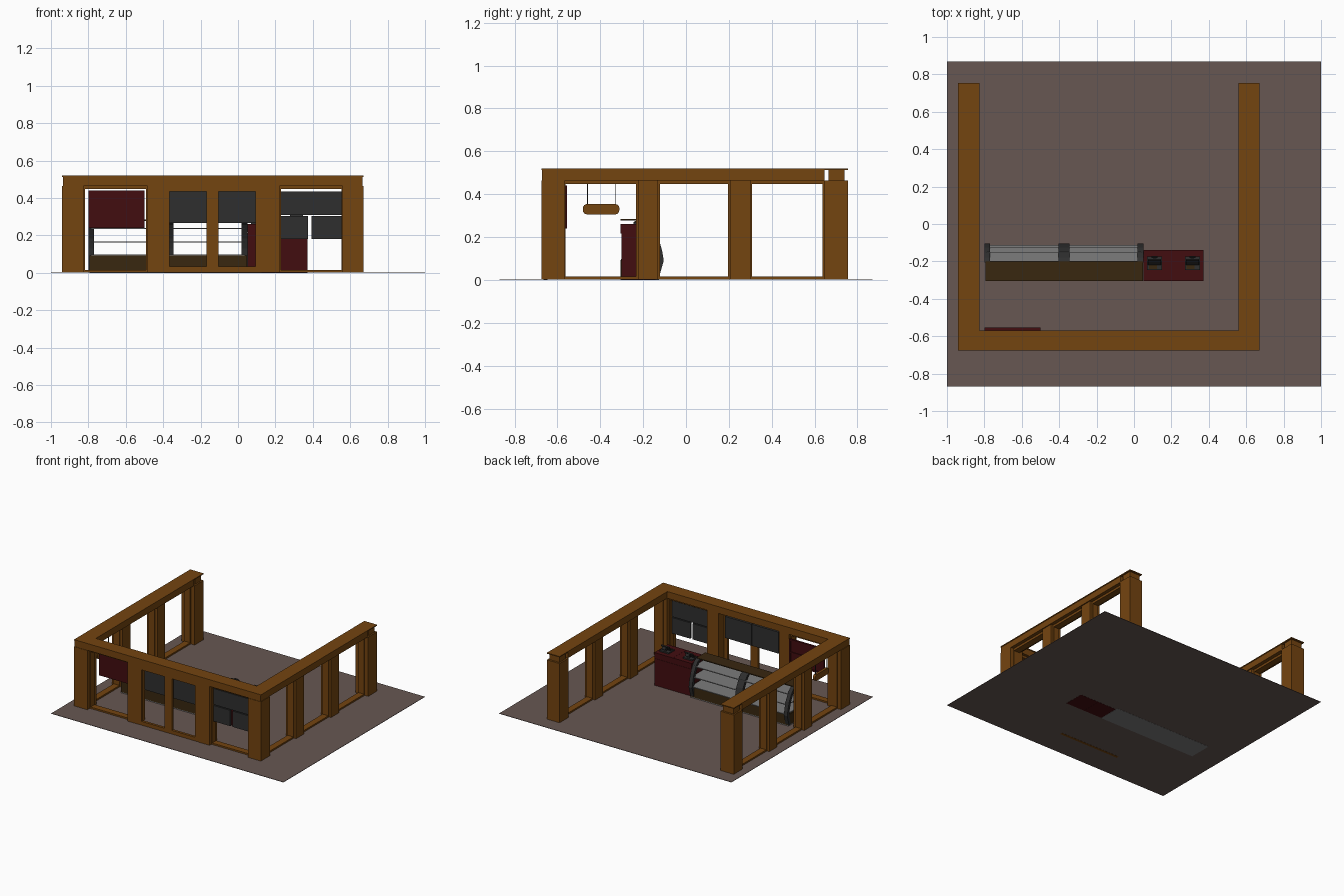
import bpy, bmesh, math
from mathutils import Matrix

if "Cube" in bpy.data.objects:
    bpy.data.objects.remove(bpy.data.objects["Cube"])


def mat(name, r, g, b):
    m = bpy.data.materials.new(name)
    m.diffuse_color = (r, g, b, 1)
    m.use_nodes = True
    m.node_tree.nodes["Principled BSDF"].inputs["Base Color"].default_value = m.diffuse_color
    return m


WOOD = mat("oak_wood", 0.175, 0.058, 0.005)
FLOOR = mat("taupe_floor", 0.135, 0.095, 0.085)
BROWN = mat("dark_brown", 0.04, 0.02, 0.005)
RED = mat("deep_red", 0.055, 0.004, 0.005)
DARK = mat("charcoal", 0.028, 0.028, 0.028)
GREY = mat("steel_grey", 0.2, 0.2, 0.2)


def finish(name, bm, m):
    bmesh.ops.recalc_face_normals(bm, faces=bm.faces)
    me = bpy.data.meshes.new(name)
    bm.to_mesh(me)
    bm.free()
    me.materials.append(m)
    ob = bpy.data.objects.new(name, me)
    bpy.context.collection.objects.link(ob)
    return ob


def box(name, x0, x1, y0, y1, z0, z1, m, tilt=0):
    """Box by its limits, optionally tilted about its own x axis."""
    bm = bmesh.new()
    bmesh.ops.create_cube(bm, size=1)
    bmesh.ops.scale(bm, vec=(x1 - x0, y1 - y0, z1 - z0), verts=bm.verts)
    bmesh.ops.rotate(bm, matrix=Matrix.Rotation(tilt, 3, 'X'), verts=bm.verts)
    bmesh.ops.translate(bm, vec=((x0 + x1) / 2, (y0 + y1) / 2, (z0 + z1) / 2), verts=bm.verts)
    return finish(name, bm, m)


def prism(name, pts, x0, x1, m):
    """Extrude a (y, z) outline along x."""
    bm = bmesh.new()
    f = bm.faces.new([bm.verts.new((x0, y, z)) for y, z in pts])
    r = bmesh.ops.extrude_face_region(bm, geom=[f])
    bmesh.ops.translate(bm, vec=(x1 - x0, 0, 0),
                        verts=[v for v in r["geom"] if isinstance(v, bmesh.types.BMVert)])
    return finish(name, bm, m)


# floor slab, counters reach just through its underside
box("floor", -1, 1, -0.87, 0.87, 0.001, 0.004, FLOOR)

# corner and end posts
PZ = 0.465
for sx, (x0, x1) in (("left", (-0.94, -0.825)), ("right", (0.56, 0.67))):
    box(sx + "_corner_post", x0, x1, -0.675, -0.565, 0.002, PZ, WOOD)
    box(sx + "_end_post", x0, x1, 0.645, 0.755, 0.002, PZ, WOOD)
    box(sx + "_end_neck", x0 + 0.012, x1 - 0.012, 0.665, 0.74, PZ, 0.514, WOOD)
    # side beam and cap
    box(sx + "_beam", x0 + 0.004, x1 - 0.004, -0.672, 0.645, PZ, 0.514, WOOD)
    box(sx + "_beam_cap", x0, x1, -0.675, 0.755, 0.513, 0.52, WOOD)
    for i, (y0, y1) in enumerate(((-0.225, -0.13), (0.205, 0.30))):
        box(f"{sx}_mid_post_{i}", x0 + 0.012, x1 - 0.012, y0, y1, 0.002, PZ, WOOD)
    # slim frames in each side bay
    xc = (x0 + x1) / 2
    a, b = xc - 0.025, xc + 0.025
    for i, (y0, y1) in enumerate(((-0.57, -0.225), (-0.13, 0.205), (0.30, 0.645))):
        box(f"{sx}_sill_{i}", a, b, y0, y1, 0.002, 0.016, WOOD)
        box(f"{sx}_header_{i}", a, b, y0, y1, 0.447, PZ, WOOD)
        for k, (j0, j1) in enumerate(((y0, y0 + 0.008), (y1 - 0.008, y1))):
            box(f"{sx}_jamb_{i}_{k}", a, b, j0, j1, 0.002, PZ, WOOD)

# front wall
box("front_beam", -0.83, 0.565, -0.671, -0.574, PZ, 0.514, WOOD)
box("front_beam_cap", -0.83, 0.565, -0.675, -0.57, 0.513, 0.52, WOOD)
for i, (x0, x1) in enumerate(((-0.484, -0.398), (0.126, 0.222))):
    box(f"front_mid_post_{i}", x0, x1, -0.667, -0.578, 0.002, PZ, WOOD)
for i, (x0, x1) in enumerate(((-0.825, -0.484), (0.222, 0.56))):
    box(f"front_sill_{i}", x0, x1, -0.645, -0.595, 0.002, 0.016, WOOD)
    box(f"front_header_{i}", x0, x1, -0.645, -0.595, 0.447, PZ, WOOD)
    for k, (j0, j1) in enumerate(((x0, x0 + 0.007), (x1 - 0.007, x1))):
        box(f"front_jamb_{i}_{k}", j0, j1, -0.645, -0.595, 0.002, PZ, WOOD)

# double window in the middle bay
for n, x0, x1, z0, z1 in (("bottom_rail", -0.398, 0.126, 0, 0.033),
                          ("top_rail", -0.398, 0.126, 0.434, PZ),
                          ("left_stile", -0.398, -0.366, 0.033, 0.434),
                          ("right_stile", 0.094, 0.126, 0.033, 0.434),
                          ("mullion", -0.168, -0.104, 0.033, 0.434)):
    box("window_" + n, x0, x1, -0.665, -0.645, z0, z1, WOOD)

# menu boards
for n, x0, x1, z0, z1 in (("middle_left", -0.366, -0.138, 0.267, 0.434),
                          ("middle_right", -0.134, 0.094, 0.267, 0.434),
                          ("right_top", 0.229, 0.553, 0.31, 0.435),
                          ("right_low_a", 0.229, 0.374, 0.18, 0.303),
                          ("right_low_b", 0.394, 0.553, 0.18, 0.303)):
    box("menu_board_" + n, x0, x1, -0.63, -0.615, z0, z1, DARK)

# red wall board with raised border
box("red_board", -0.8, -0.5, -0.57, -0.56, 0.24, 0.44, RED)
for i, (x0, x1, z0, z1) in enumerate(((-0.8, -0.5, 0.24, 0.252), (-0.8, -0.5, 0.428, 0.44),
                                      (-0.8, -0.788, 0.252, 0.428), (-0.512, -0.5, 0.252, 0.428),
                                      (-0.788, -0.512, 0.334, 0.342))):
    box(f"red_board_border_{i}", x0, x1, -0.56, -0.554, z0, z1, RED)

# rounded hanging plaque in the left wall
pts = []
for cy, cz, a0 in ((-0.33, 0.335, 0), (-0.462, 0.335, 90), (-0.462, 0.325, 180), (-0.33, 0.325, 270)):
    for s in range(5):
        t = math.radians(a0 + s * 22.5)
        pts.append((cy + 0.019 * math.cos(t), cz + 0.019 * math.sin(t)))
prism("hanging_plaque", pts, -0.895, -0.875, WOOD)
for i, y in enumerate((-0.46, -0.33)):
    box(f"plaque_hanger_{i}", -0.887, -0.883, y - 0.002, y + 0.002, 0.352, 0.448, DARK)

# display case
CX0, CX1 = -0.795, 0.048
box("case_bottom", CX0, CX1, -0.305, -0.125, 0, 0.01, GREY)
box("case_base", CX0, CX1, -0.305, -0.125, 0.01, 0.092, BROWN)
box("case_roof", CX0, CX1, -0.305, -0.198, 0.277, 0.284, BROWN)
for i, (z, y0, y1) in enumerate(((0.095, -0.303, -0.112), (0.165, -0.285, -0.125), (0.237, -0.285, -0.15))):
    box(f"case_shelf_{i}", CX0 + 0.01, CX1 - 0.01, y0, y1, z - 0.003, z + 0.003, GREY)

# curved ribs of the display case
outer = [(-0.205, 0.284), (-0.178, 0.272), (-0.152, 0.24), (-0.126, 0.19), (-0.11, 0.13), (-0.104, 0.09), (-0.126, 0.012)]
inner = [(-0.145, 0.012), (-0.128, 0.09), (-0.133, 0.13), (-0.148, 0.183), (-0.172, 0.23), (-0.19, 0.256), (-0.205, 0.266)]
for i, (x0, x1) in enumerate(((-0.8, -0.77), (-0.403, -0.346), (0.02, 0.05))):
    prism(f"case_rib_{i}", outer + inner, x0, x1, DARK)

# red counter cabinets
for i, x0 in enumerate((0.05, 0.211)):
    x1 = x0 + 0.16
    box(f"counter_cabinet_{i}", x0, x1, -0.302, -0.143, 0, 0.213, RED)
    box(f"counter_top_{i}", x0, x1, -0.305, -0.14, 0.216, 0.26, RED)
    box(f"counter_core_{i}", x0 + 0.004, x1 - 0.004, -0.3, -0.145, 0.21, 0.22, RED)

# registers: drawer, keys, stand, tilted screen
for i, x in enumerate((0.11, 0.312)):
    box(f"register_drawer_{i}", x - 0.04, x + 0.04, -0.245, -0.175, 0.26, 0.27, DARK)
    box(f"register_keys_{i}", x - 0.03, x + 0.012, -0.24, -0.215, 0.27, 0.274, BROWN)
    box(f"register_stand_{i}", x - 0.009, x + 0.009, -0.2, -0.185, 0.268, 0.295, DARK)
    box(f"register_screen_{i}", x - 0.035, x + 0.035, -0.206, -0.198, 0.268, 0.312, DARK, math.radians(-35))
    box(f"register_display_{i}", x - 0.016, x + 0.016, -0.18, -0.173, 0.285, 0.307, DARK, math.radians(15))
